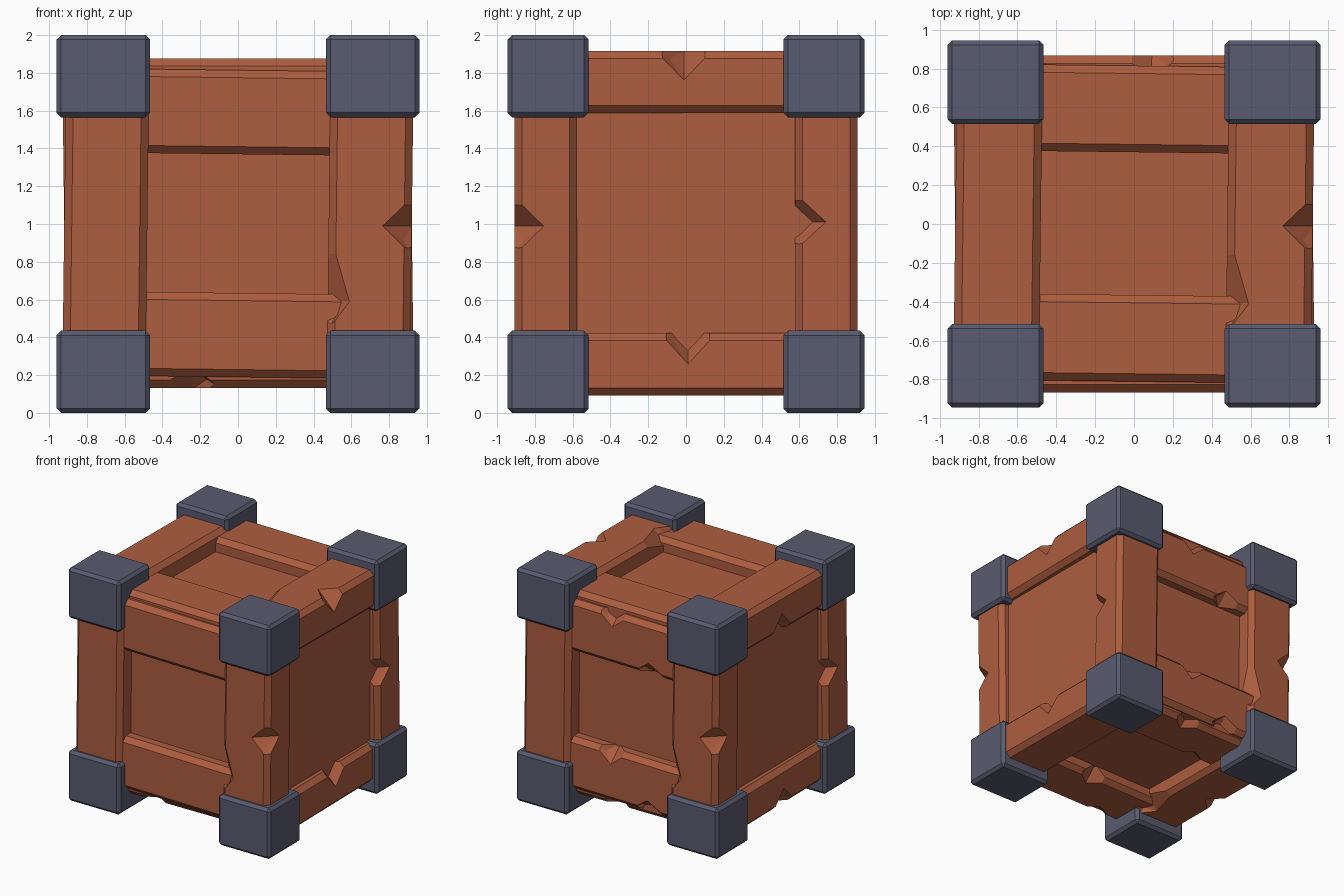
import bpy, bmesh
from math import radians
from mathutils import Matrix, Vector

if "Cube" in bpy.data.objects:
    bpy.data.objects.remove(bpy.data.objects["Cube"])


def material(name, rgb):
    m = bpy.data.materials.new(name)
    m.diffuse_color = (*rgb, 1)
    m.use_nodes = True
    m.node_tree.nodes["Principled BSDF"].inputs["Base Color"].default_value = m.diffuse_color
    return m


WOOD = material("wood", (0.42, 0.11, 0.05))
METAL = material("metal", (0.10, 0.105, 0.16))


def finish(bm, name, mat):
    bmesh.ops.recalc_face_normals(bm, faces=bm.faces)
    me = bpy.data.meshes.new(name)
    bm.to_mesh(me)
    bm.free()
    ob = bpy.data.objects.new(name, me)
    bpy.context.collection.objects.link(ob)
    if mat:
        me.materials.append(mat)
    return ob


def box(name, center, size, bevel, mat):
    bm = bmesh.new()
    bmesh.ops.create_cube(bm, size=1)
    bmesh.ops.scale(bm, vec=size, verts=bm.verts)
    bmesh.ops.translate(bm, vec=center, verts=bm.verts)
    if bevel:
        bmesh.ops.bevel(bm, geom=bm.edges[:], offset=bevel, segments=1, affect='EDGES')
    return finish(bm, name, mat)


def chip(ob, corner, across, along, lo, hi, reach):
    """Knock a faceted splinter out of a long edge; across = outward direction in the face."""
    c, a, t, n = Vector(corner), Vector(across), Vector(along), Vector((0, 0, 1))
    if corner[2] < -0.1:
        n = -n
    pts = [c + t * lo, c + t * hi, c - a * reach + n * .006, c - n * reach + a * .006,
           c + (a + n) * .1, c + t * lo * .5 - (a + n) * .045]
    bm = bmesh.new()
    for p in pts:
        bm.verts.new(p)
    bmesh.ops.convex_hull(bm, input=bm.verts[:])
    cutter = finish(bm, "chip_cutter", None)
    cutter.hide_render = True
    mod = ob.modifiers.new("chip", 'BOOLEAN')
    mod.operation = 'DIFFERENCE'
    mod.solver = 'EXACT'
    mod.object = cutter
    bpy.context.view_layer.objects.active = ob
    bpy.ops.object.modifier_apply(modifier=mod.name)
    bpy.data.objects.remove(cutter)


X, Y = (1, 0, 0), (0, 1, 0)
NX, NY = (-1, 0, 0), (0, -1, 0)
T = 0.33  # plank thickness


def frame(side, rot, dist, rail_chips):
    """Four planks lying flat, outer face at z = 0, then turned onto one side of the crate."""
    posts = [box(f"{side}_plank_{s}", (x, 0, -T / 2), (.44, 1.5, T), .04, WOOD)
             for s, x in (("left", -.70), ("right", .70))]
    rails = [box(f"{side}_rail_{s}", (0, y, -.04 - T / 2), (1.3, .445, T), .04, WOOD)
             for s, y in (("lower", -.588), ("upper", .592))]
    chip(posts[1], (.92, 0, 0), X, Y, -.15, .15, .16)
    chip(posts[1], (.48, -.4, 0), NX, Y, -.16, .38, .12)
    chip(posts[0], (-.92, 0, -T), NX, Y, -.15, .15, .17)
    if rail_chips:
        for r, y in zip(rails, (-.588, .592)):
            chip(r, (-.1, y + .2225, -.04), Y, X, -.15, .15, .13)
            chip(r, (.25, y - .2225, -.04), NY, X, -.15, .2, .11)
    mat = (Matrix.Translation((0, 0, 1)) @ rot @ Matrix.Translation((0, 0, dist))
           @ Matrix.Rotation(radians(-.7), 4, 'Z'))
    for o in posts + rails:
        o.data.transform(mat)


# plank frames on four sides
upright = Matrix.Rotation(radians(90), 4, 'X')
frame("front", upright, .907, False)
frame("back", Matrix.Rotation(radians(180), 4, 'Z') @ upright, .907, True)
frame("top", Matrix.Identity(4), .917, False)
frame("bottom", Matrix.Rotation(radians(180), 4, 'Y'), .907, True)

# inner crate body forming the recessed panels
box("inner_panels", (0, 0, 1), (1.70, 1.52, 1.52), 0, WOOD)

# metal corner blocks
for sx in (-1, 1):
    for sy in (-1, 1):
        for sz in (-1, 1):
            name = "corner_%s_%s_%s" % ("left" if sx < 0 else "right",
                                        "front" if sy < 0 else "back",
                                        "bottom" if sz < 0 else "top")
            box(name, (sx * .7125, sy * .73, 1 + sz * .7825), (.495, .43, .435), .024, METAL)
